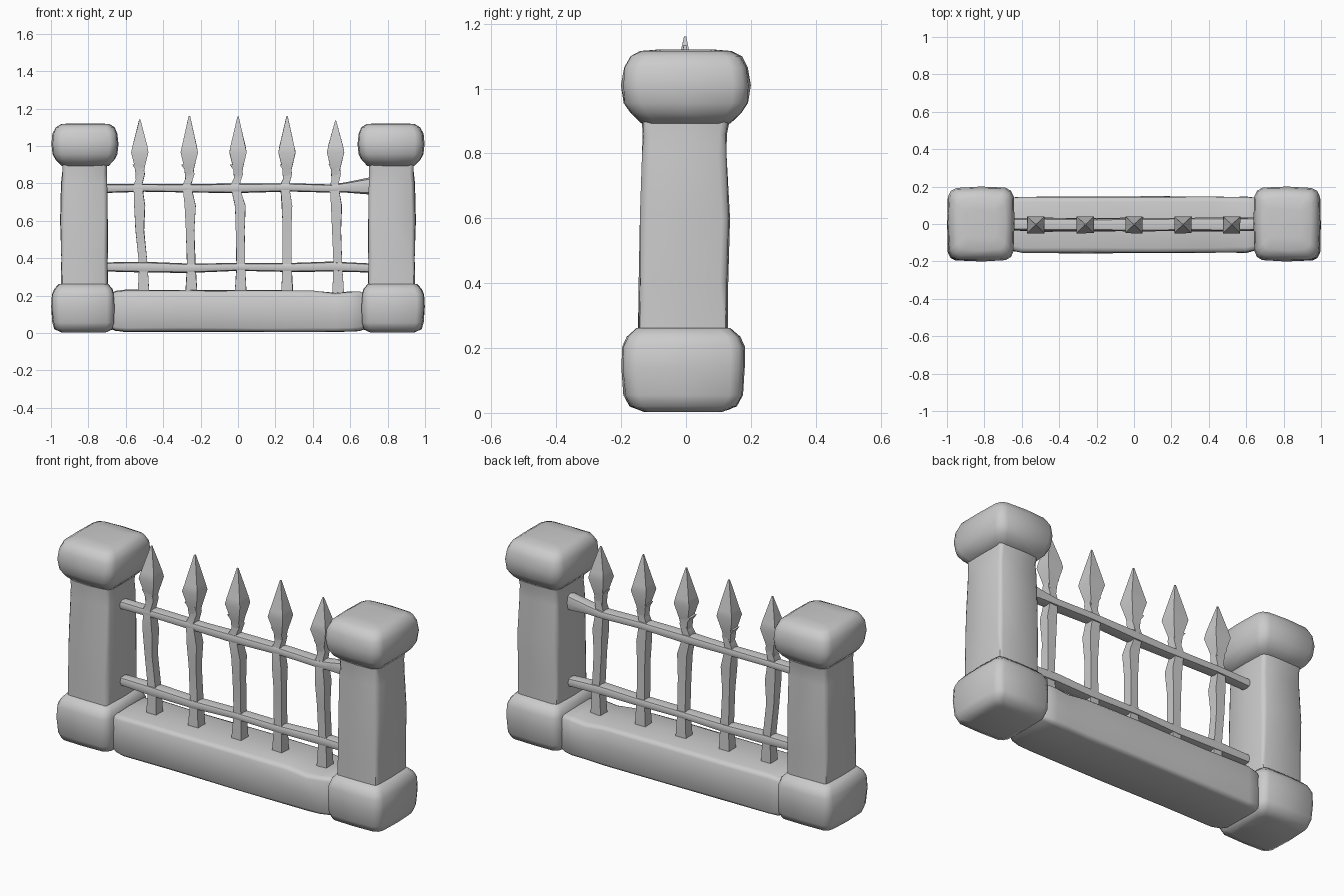
import bpy, bmesh, math, random
random.seed(4)


def loft(name, sections, axis="z", n=16, power=8, jitter=0.0, mirror=False):
    """Skin superellipse rings; section = (along, centre u, centre v, half u, half v)."""
    bm = bmesh.new()
    rings = []
    for t, u, v, hu, hv in sections:
        ring = []
        for i in range(n):
            a = 2 * math.pi * i / n + (math.pi / 4 if n == 4 else 0)
            c, s = math.cos(a), math.sin(a)
            pu = u + hu * math.copysign(abs(c) ** (2 / power), c) if abs(c) > 1e-6 else u
            pv = v + hv * math.copysign(abs(s) ** (2 / power), s) if abs(s) > 1e-6 else v
            pu += random.uniform(-jitter, jitter)
            pv += random.uniform(-jitter, jitter)
            ring.append(bm.verts.new((pu, pv, t) if axis == "z" else (t, pu, pv)))
        rings.append(ring)
    for r0, r1 in zip(rings, rings[1:]):
        for i in range(n):
            j = (i + 1) % n
            bm.faces.new((r0[i], r0[j], r1[j], r1[i]))
    bm.faces.new(rings[0][::-1])
    bm.faces.new(rings[-1])
    bmesh.ops.recalc_face_normals(bm, faces=bm.faces)
    me = bpy.data.meshes.new(name)
    bm.to_mesh(me)
    bm.free()
    ob = bpy.data.objects.new(name, me)
    bpy.context.collection.objects.link(ob)
    if mirror:
        mod = ob.modifiers.new("Mirror", "MIRROR")
        mod.use_mirror_merge = False
    return ob


# Stone pillars: foot, shaft and cap, mirrored to the other side
loft("pillar_foot", [
    (0.003, -0.825, -0.008, 0.12, 0.12), (0.02, -0.825, -0.008, 0.155, 0.165),
    (0.055, -0.825, -0.008, 0.166, 0.184), (0.14, -0.828, -0.008, 0.170, 0.191),
    (0.205, -0.828, -0.008, 0.167, 0.189), (0.235, -0.827, -0.008, 0.155, 0.175),
    (0.262, -0.826, -0.008, 0.132, 0.145)], power=7, jitter=0.002, mirror=True)
loft("pillar_shaft", [
    (0.22, -0.822, -0.01, 0.125, 0.14), (0.40, -0.822, -0.008, 0.125, 0.139),
    (0.60, -0.824, -0.005, 0.126, 0.138), (0.80, -0.822, -0.006, 0.122, 0.130),
    (0.86, -0.821, -0.004, 0.119, 0.128), (0.93, -0.82, 0, 0.122, 0.138)],
    power=10, jitter=0.003, mirror=True)
loft("pillar_cap", [
    (0.892, -0.818, 0, 0.125, 0.135), (0.925, -0.818, 0, 0.157, 0.172),
    (0.955, -0.818, 0, 0.172, 0.192), (1.01, -0.818, 0, 0.180, 0.199),
    (1.065, -0.818, 0, 0.174, 0.192), (1.10, -0.817, 0, 0.158, 0.172),
    (1.116, -0.817, 0, 0.130, 0.140), (1.121, -0.817, 0, 0.08, 0.08)],
    power=6, jitter=0.002, mirror=True)

# Low stone wall between the pillars
loft("low_wall", [
    (-0.69, 0, 0.115, 0.12, 0.09), (-0.655, 0, 0.117, 0.142, 0.106),
    (-0.60, -0.004, 0.118, 0.151, 0.113), (-0.30, -0.004, 0.117, 0.152, 0.111),
    (0.10, -0.004, 0.116, 0.152, 0.112), (0.40, -0.004, 0.116, 0.151, 0.111),
    (0.52, -0.004, 0.110, 0.150, 0.104), (0.60, -0.004, 0.114, 0.150, 0.108),
    (0.65, 0, 0.117, 0.142, 0.106), (0.69, 0, 0.115, 0.12, 0.09)],
    axis="x", power=9, jitter=0.002)

# Hand-forged iron rails, thickness varying along the length
loft("upper_rail", [
    (-0.72, 0.0, 0.772, 0.03, 0.024), (-0.5, -0.002, 0.776, 0.035, 0.021),
    (-0.2, -0.004, 0.773, 0.032, 0.023), (0, -0.004, 0.774, 0.036, 0.026),
    (0.28, -0.002, 0.778, 0.035, 0.022), (0.5, -0.002, 0.772, 0.037, 0.022),
    (0.58, -0.002, 0.778, 0.035, 0.028), (0.72, 0, 0.787, 0.035, 0.048)],
    axis="x", n=8, power=3)
loft("lower_rail", [
    (-0.72, 0.0, 0.353, 0.03, 0.024), (-0.5, -0.004, 0.352, 0.038, 0.029),
    (-0.26, -0.004, 0.346, 0.036, 0.025), (0, -0.002, 0.353, 0.036, 0.021),
    (0.28, -0.004, 0.350, 0.035, 0.024), (0.5, -0.002, 0.355, 0.037, 0.027),
    (0.72, 0, 0.347, 0.032, 0.024)], axis="x", n=8, power=3)

# Bent bars with spear heads: (foot x, mid x, neck x, head x, tip height)
bars = [(-0.505, -0.525, -0.535, -0.525, 1.14), (-0.25, -0.255, -0.275, -0.26, 1.16),
        (0.015, 0.012, -0.018, 0.0, 1.157), (0.263, 0.262, 0.25, 0.262, 1.16),
        (0.535, 0.527, 0.512, 0.522, 1.135)]
for k, (foot, mid, neck, head, tip) in enumerate(bars, 1):
    loft(f"fence_bar_{k}", [
        (0.20, foot, -0.005, 0.032, 0.032), (0.36, foot, -0.004, 0.023, 0.026),
        (0.55, mid, -0.006, 0.023, 0.025), (0.68, mid, -0.01, 0.029, 0.03),
        (0.79, neck, -0.006, 0.023, 0.026), (0.85, head + 0.008, -0.004, 0.019, 0.022),
        (0.90, neck, -0.005, 0.028, 0.028)], n=4, power=40, jitter=0.002)
    loft(f"spear_head_{k}", [
        (0.80, head - 0.004, -0.004, 0.016, 0.018), (0.88, head, -0.004, 0.026, 0.026),
        (0.965, head, -0.005, 0.047, 0.046), (1.0, head, -0.004, 0.040, 0.038),
        (tip, head, -0.003, 0.003, 0.003)], n=4, power=40, jitter=0.001)

# Smooth shading that keeps hard creases
for ob in bpy.context.collection.objects:
    ob.select_set(True)
    bpy.context.view_layer.objects.active = ob
bpy.ops.object.shade_smooth_by_angle(angle=math.radians(50))
